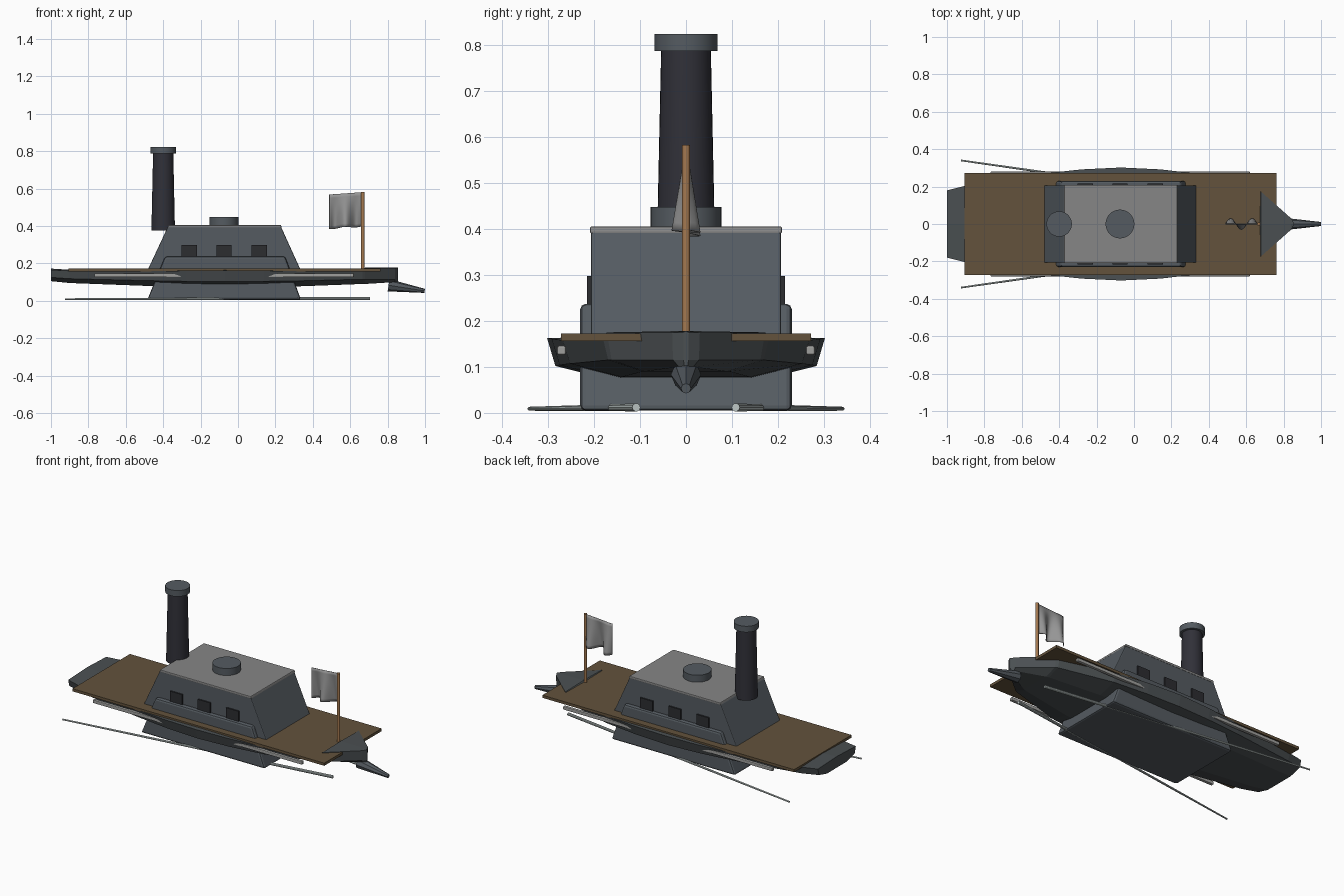
import bpy, bmesh, math
from mathutils import Vector

if "Cube" in bpy.data.objects:
    bpy.data.objects.remove(bpy.data.objects["Cube"])


def material(name, r, g, b):
    m = bpy.data.materials.new(name)
    m.use_nodes = True
    m.diffuse_color = (r, g, b, 1)
    bsdf = m.node_tree.nodes["Principled BSDF"]
    bsdf.inputs["Base Color"].default_value = (r, g, b, 1)
    bsdf.inputs["Roughness"].default_value = 0.8
    return m


HULL = material("hull iron", 0.07, 0.08, 0.085)
IRON = material("slate iron", 0.09, 0.105, 0.12)
ROOF = material("roof grey", 0.24, 0.24, 0.24)
DECK = material("deck brown", 0.125, 0.085, 0.045)
STACK = material("chimney black", 0.03, 0.03, 0.04)
PORT = material("gunport black", 0.025, 0.026, 0.03)
FLAG = material("flag grey", 0.3, 0.3, 0.3)
WOOD = material("pole wood", 0.37, 0.19, 0.08)
RAIL = material("rail grey", 0.35, 0.35, 0.34)
SPAR = material("spar pale", 0.5, 0.56, 0.55)


def finish(name, bm, mat, smooth=False, bevel=0):
    bmesh.ops.recalc_face_normals(bm, faces=bm.faces[:])
    mesh = bpy.data.meshes.new(name)
    bm.to_mesh(mesh)
    bm.free()
    mesh.materials.append(mat)
    ob = bpy.data.objects.new(name, mesh)
    bpy.context.collection.objects.link(ob)
    if bevel:
        mod = ob.modifiers.new("Bevel", "BEVEL")
        mod.width, mod.segments = bevel, 2
    if smooth:
        bpy.ops.object.select_all(action="DESELECT")
        ob.select_set(True)
        bpy.context.view_layer.objects.active = ob
        bpy.ops.object.shade_smooth_by_angle(angle=math.radians(35))
    return ob


def loft(name, rings, mat, **kw):
    """Skin a list of closed rings and cap both ends."""
    bm = bmesh.new()
    loops = [[bm.verts.new(p) for p in ring] for ring in rings]
    for a, b in zip(loops, loops[1:]):
        for i in range(len(a)):
            j = (i + 1) % len(a)
            bm.faces.new((a[i], a[j], b[j], b[i]))
    bm.faces.new(loops[0])
    bm.faces.new(loops[-1])
    return finish(name, bm, mat, **kw)


def block(name, low, high, y, z0, z1, mat, **kw):
    """Box whose x range may differ between bottom and top."""
    rings = [[(x0, y[0], z), (x1, y[0], z), (x1, y[1], z), (x0, y[1], z)]
             for (x0, x1), z in ((low, z0), (high, z1))]
    return loft(name, rings, mat, **kw)


def rod(name, start, end, r0, r1, mat, sides=24, smooth=True):
    start, end = Vector(start), Vector(end)
    turn = (end - start).to_track_quat("Z", "Y")
    rings = []
    for c, r in ((start, r0), (end, r1)):
        angles = [math.tau * i / sides for i in range(sides)]
        rings.append([c + turn @ Vector((r * math.cos(a), r * math.sin(a), 0)) for a in angles])
    return loft(name, rings, mat, smooth=smooth)


# Hull stations: x, half width, edge height, crown height, chine height, keel height
stations = [
    (-1.0, 0.18, 0.165, 0.172, 0.125, 0.105),
    (-0.9, 0.205, 0.160, 0.166, 0.118, 0.095),
    (-0.5, 0.268, 0.158, 0.162, 0.108, 0.08),
    (-0.28, 0.292, 0.161, 0.164, 0.104, 0.073),
    (-0.07, 0.302, 0.163, 0.166, 0.102, 0.07),
    (0.14, 0.292, 0.161, 0.164, 0.104, 0.073),
    (0.35, 0.268, 0.158, 0.162, 0.107, 0.078),
    (0.665, 0.18, 0.160, 0.165, 0.115, 0.09),
    (0.68, 0.172, 0.175, 0.178, 0.115, 0.09),
    (0.84, 0.03, 0.175, 0.178, 0.115, 0.1),
    (0.855, 0.006, 0.175, 0.178, 0.115, 0.1),
]
rings = []
for x, w, edge, crown, chine, keel in stations:
    half = [(w, edge), (w * 0.94, chine), (w * 0.52, keel)]
    ring = [(x, 0, crown)] + [(x, y, z) for y, z in half]
    ring += [(x, -y, z) for y, z in reversed(half)]
    rings.append(ring)
loft("hull", rings, HULL)

# Deck planking and ram
block("deck", (-0.907, 0.762), (-0.907, 0.762), (-0.272, 0.272), 0.156, 0.172, DECK)
rod("ram", (0.805, 0, 0.083), (0.998, 0, 0.053), 0.033, 0.011, IRON, sides=8, smooth=False)

# Armoured lower body, casemate and roof
block("lower_casemate", (-0.485, 0.337), (-0.39, 0.252), (-0.23, 0.23), 0.005, 0.237, IRON, bevel=0.012)
block("upper_casemate", (-0.485, 0.337), (-0.375, 0.23), (-0.207, 0.207), 0.16, 0.396, IRON, bevel=0.005)
block("roof", (-0.376, 0.234), (-0.372, 0.23), (-0.209, 0.209), 0.39, 0.405, ROOF, bevel=0.004)

# Gun ports along both sides
for side, label in ((1, "left"), (-1, "right")):
    for i, x in enumerate((-0.26, -0.075, 0.113)):
        span = (x - 0.041, x + 0.041)
        block(f"gunport_{label}_{i + 1}", span, span, sorted((side * 0.2, side * 0.2155)),
              0.228, 0.298, PORT)

# Pilot house and chimney
rod("pilot_house", (-0.075, 0, 0.4), (-0.075, 0, 0.447), 0.077, 0.077, IRON, sides=32)
rod("chimney", (-0.4, 0, 0.375), (-0.4, 0, 0.79), 0.063, 0.054, STACK, sides=32)
rod("chimney_cap", (-0.4, 0, 0.787), (-0.4, 0, 0.823), 0.068, 0.068, IRON, sides=32)

# Side rails and low spars
for side, label in ((1, "left"), (-1, "right")):
    block(f"rail_{label}", (-0.768, 0.62), (-0.768, 0.62), sorted((side * 0.261, side * 0.28)),
          0.126, 0.146, RAIL, bevel=0.004)
    rod(f"spar_{label}", (0.705, side * 0.108, 0.012), (-0.925, side * 0.34, 0.009),
        0.009, 0.0045, SPAR, sides=10)

# Flag pole and a flag whose folds deepen towards the lower edge
rod("flag_pole", (0.667, 0, 0.165), (0.667, 0, 0.582), 0.009, 0.009, WOOD, sides=12)
bm = bmesh.new()
cols, rows = 24, 10
grid = []
for i in range(cols + 1):
    u = i / cols
    line = []
    for j in range(rows + 1):
        v = j / rows
        x = 0.66 - u * 0.172
        y = v * 0.03 * math.sin(u * math.tau * 1.5)
        z = 0.58 - 0.012 * u - v * (0.182 + 0.004 * math.sin(u * 9))
        line.append(bm.verts.new((x, y, z)))
    grid.append(line)
for a, b in zip(grid, grid[1:]):
    for j in range(rows):
        bm.faces.new((a[j], a[j + 1], b[j + 1], b[j]))
flag = finish("flag", bm, FLAG, smooth=True)
solid = flag.modifiers.new("Thickness", "SOLIDIFY")
solid.thickness, solid.offset = 0.003, 0
